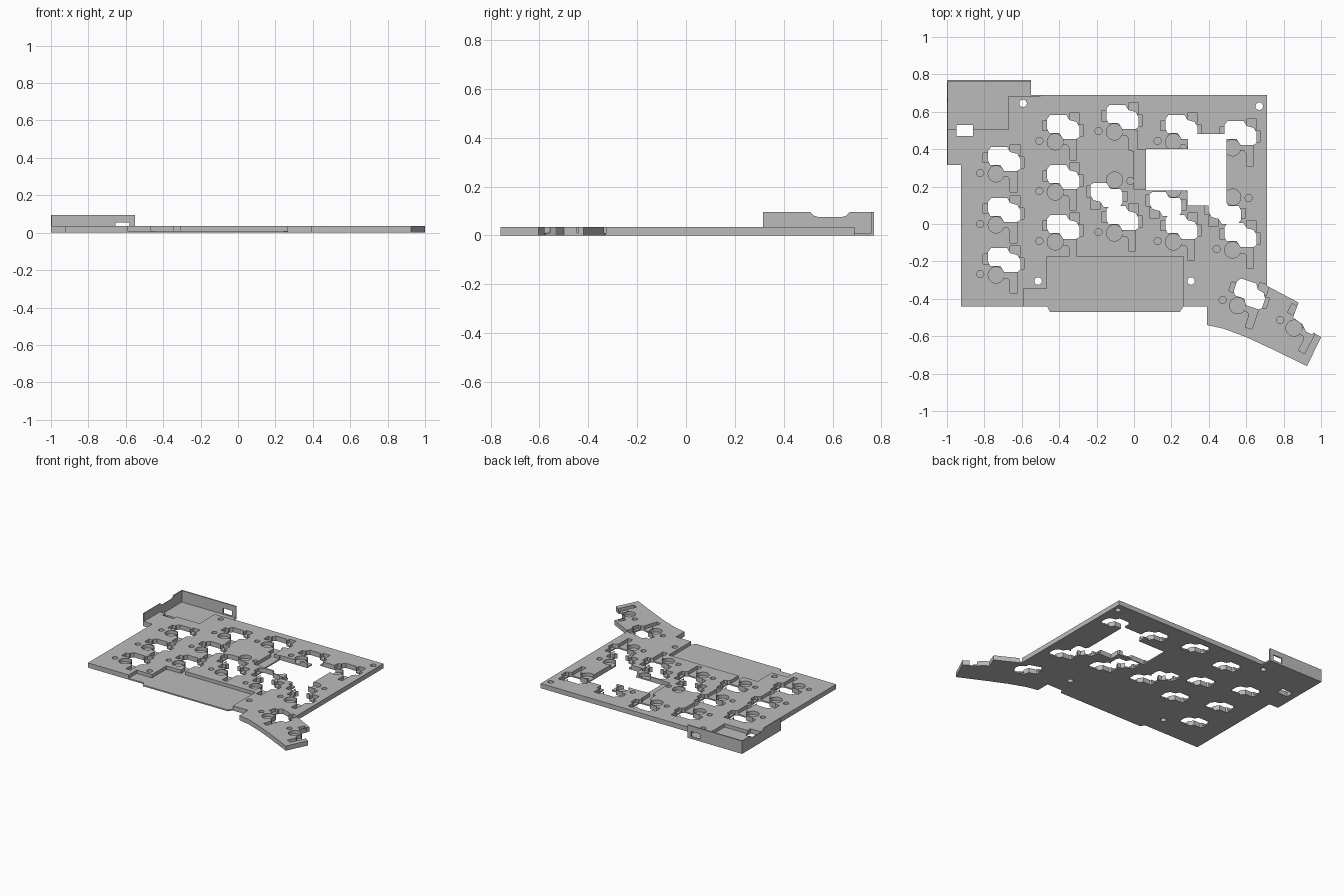
import bpy, bmesh, math
from mathutils import Matrix, Vector

if "Cube" in bpy.data.objects:
    bpy.data.objects.remove(bpy.data.objects["Cube"])

THICK, FLOOR, WALL_TOP = 0.035, 0.01, 0.095

grey = bpy.data.materials.new("plain grey")
grey.use_nodes = True
grey.diffuse_color = (0.5, 0.5, 0.5, 1)
grey.node_tree.nodes["Principled BSDF"].inputs["Base Color"].default_value = (0.5, 0.5, 0.5, 1)


def prism(bm, pts, z0, z1, place=Matrix()):
    """Extrude an outline from z0 to z1, then move it with a matrix."""
    bottom = bm.faces.new([bm.verts.new(place @ Vector((x, y, z0))) for x, y in pts])
    new = bmesh.ops.extrude_face_region(bm, geom=[bottom])["geom"]
    up = place.to_3x3() @ Vector((0, 0, z1 - z0))
    bmesh.ops.translate(bm, verts=[g for g in new if isinstance(g, bmesh.types.BMVert)], vec=up)


def rect(x0, x1, y0, y1):
    return [(x0, y0), (x1, y0), (x1, y1), (x0, y1)]


def disc(x, y, r, n=24):
    return [(x + r * math.cos(math.tau * i / n), y + r * math.sin(math.tau * i / n)) for i in range(n)]


def make(name, bm):
    bmesh.ops.recalc_face_normals(bm, faces=bm.faces)
    mesh = bpy.data.meshes.new(name)
    bm.to_mesh(mesh)
    bm.free()
    mesh.materials.append(grey)
    ob = bpy.data.objects.new(name, mesh)
    bpy.context.collection.objects.link(ob)
    return ob


def cut(target, cutter):
    mod = target.modifiers.new("cut", "BOOLEAN")
    mod.operation, mod.solver, mod.object = "DIFFERENCE", "EXACT", cutter
    mod.use_self = True
    cutter.hide_render = True
    bpy.context.view_layer.update()
    result = bpy.data.meshes.new_from_object(target.evaluated_get(bpy.context.evaluated_depsgraph_get()))
    target.modifiers.clear()
    target.data = result
    bpy.data.objects.remove(cutter)


# Main plate outline, with the thumb arm at the front right
outline = [(-0.995, 0.762), (-0.55, 0.762), (-0.55, 0.69), (0.71, 0.69), (0.71, -0.33),
           (0.88, -0.42), (0.85, -0.5), (0.9, -0.535), (0.92, -0.575), (0.95, -0.59),
           (0.96, -0.58), (1, -0.605), (0.925, -0.76), (0.73, -0.665), (0.6, -0.605),
           (0.48, -0.56), (0.39, -0.54), (0.39, -0.44), (0.265, -0.44), (0.245, -0.47),
           (-0.45, -0.47), (-0.465, -0.44), (-0.925, -0.44), (-0.925, 0.315), (-0.995, 0.315)]
bm = bmesh.new()
prism(bm, outline, 0, THICK)
plate = make("switch_plate", bm)

# Socket shapes, in hundredths of a unit around the socket centre
SOCKET = [(-7, 6.4), (1.6, 6.4), (3.2, 3.7), (7, 2.7), (8.6, 0), (8.6, -5.3), (7, -6.4),
          (0, -6.4), (-2.1, -3.2), (-7.5, -3.2), (-8.6, -1), (-8.6, 4.3)]
PADS = [rect(-11.2, -8, -2, 3.2), rect(8, 10.7, -4.8, 1), rect(3.2, 8.6, 2, 7.5)]
PEGS = [disc(-4.3, -8, 4.3), disc(-12.8, -7.5, 1.9)]
SLOT = [(0, -5.5), (7, -5.5), (7, -17.6), (3.2, -17.6), (3.2, -11), (2, -9.5), (0, -9.5)]

columns = {-0.694: (0.348, 0.075, -0.193), -0.378: (0.519, 0.251, -0.016),
           -0.062: (0.572, 0.032), 0.254: (0.519, -0.016), 0.57: (0.487, -0.059)}
sockets = [(x, y, 0) for x, ys in columns.items() for y in ys]
sockets += [(0.619, -0.374, -18), (0.93, -0.505, -27)]
sockets += [(-0.147, 0.155, 180), (0.169, 0.107, 180), (0.485, 0.064, 180)]

recess, through = bmesh.new(), bmesh.new()
for x, y, turn in sockets:
    place = (Matrix.Translation((x, y, 0)) @ Matrix.Rotation(math.radians(turn), 4, "Z")
             @ Matrix.Diagonal((0.01, 0.01, 1, 1)))
    shapes = PADS + PEGS + ([SLOT] if turn != 180 else [])
    for pts in shapes:
        prism(recess, pts, FLOOR, 0.1, place)
    if turn != -27:
        prism(through, SOCKET, -0.1, 0.1, place)

# Shallow pockets: front battery bay, cable step, board bay and display surround
prism(recess, [(-0.59, -0.5), (0.265, -0.5), (0.265, -0.175), (-0.465, -0.175),
               (-0.465, -0.345), (-0.59, -0.345)], FLOOR, 0.1)
prism(recess, [(-1.1, 0.505), (-0.67, 0.505), (-0.67, 0.685), (-0.5, 0.685),
               (-0.5, 0.8), (-1.1, 0.8)], FLOOR, 0.1)
prism(recess, rect(0, 0.3, 0.185, 0.395), FLOOR, 0.1)
prism(recess, rect(-0.01, 0.02, 0.39, 0.5), FLOOR, 0.1)

# Display window, switch opening and screw holes go right through
prism(through, [(0.065, 0.18), (0.285, 0.18), (0.285, 0.1), (0.495, 0.1), (0.495, 0.48),
                (0.29, 0.48), (0.29, 0.4), (0.065, 0.4)], -0.1, 0.1)
prism(through, rect(-0.95, -0.86, 0.47, 0.53), -0.1, 0.1)
for x, y in [(-0.593, 0.645), (0.67, 0.63), (-0.513, -0.305), (0.305, -0.305)]:
    prism(through, disc(x, y, 0.02), -0.1, 0.1)

cut(plate, make("recess_cutter", recess))
cut(plate, make("through_cutter", through))

# Left wall with a dipped top edge: profile is (y, z), extruded along x
bm = bmesh.new()
yz_to_x = Matrix(((0, 0, 1, 0), (1, 0, 0, 0), (0, 1, 0, 0), (0, 0, 0, 1)))
prism(bm, [(0.315, 0), (0.77, 0), (0.77, WALL_TOP), (0.67, WALL_TOP), (0.655, 0.08),
           (0.64, 0.076), (0.54, 0.076), (0.525, 0.08), (0.51, WALL_TOP), (0.315, WALL_TOP)],
      -1, -0.994, yz_to_x)
make("left_wall", bm)

# Back wall with a connector opening
bm = bmesh.new()
prism(bm, rect(-0.994, -0.55, 0.76, 0.77), 0, WALL_TOP)
back_wall = make("back_wall", bm)
bm = bmesh.new()
prism(bm, rect(-0.655, -0.58, 0.7, 0.8), 0.015, 0.055)
cut(back_wall, make("connector_cutter", bm))
